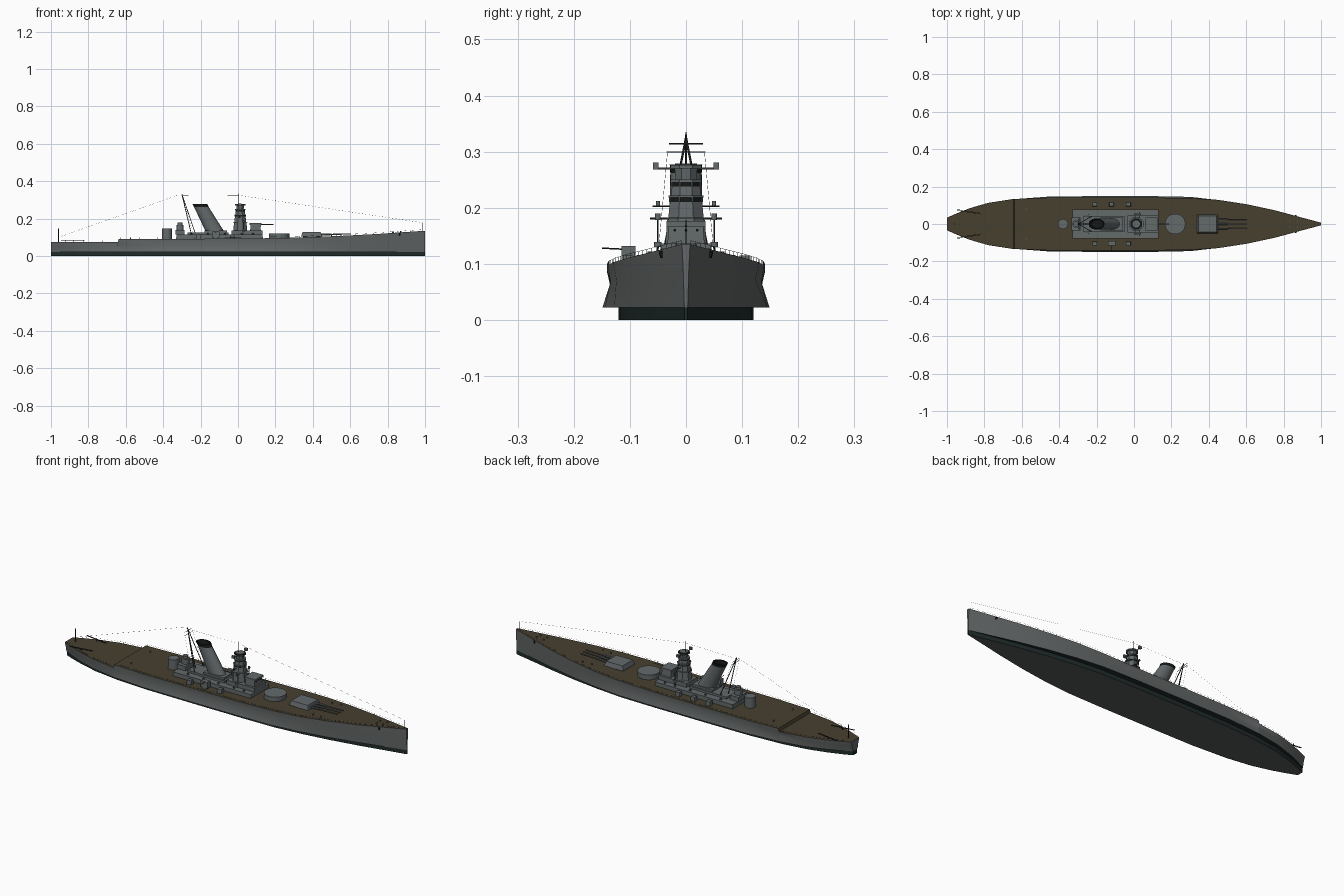
import bpy, bmesh, math
from mathutils import Vector, Matrix

old = bpy.data.objects.get("Cube")
if old:
    bpy.data.objects.remove(old)


def material(name, rgb):
    m = bpy.data.materials.new(name)
    m.use_nodes = True
    m.diffuse_color = (*rgb, 1)
    m.node_tree.nodes["Principled BSDF"].inputs["Base Color"].default_value = (*rgb, 1)
    return m


GREY = material("hull grey", (0.125, 0.135, 0.135))
UPPER = material("superstructure grey", (0.125, 0.142, 0.148))
WOOD = material("wooden deck", (0.063, 0.051, 0.029))
BOOT = material("boot topping", (0.014, 0.024, 0.024))
KEEL = material("bottom grey", (0.09, 0.097, 0.097))
DARK = material("dark fittings", (0.025, 0.028, 0.028))
BLACK = material("black", (0.008, 0.009, 0.009))


def finish(name, bm, mats, smooth=False):
    bmesh.ops.recalc_face_normals(bm, faces=bm.faces)
    me = bpy.data.meshes.new(name)
    bm.to_mesh(me)
    bm.free()
    for m in mats:
        me.materials.append(m)
    ob = bpy.data.objects.new(name, me)
    bpy.context.collection.objects.link(ob)
    if smooth:
        bpy.ops.object.select_all(action='DESELECT')
        ob.select_set(True)
        bpy.context.view_layer.objects.active = ob
        bpy.ops.object.shade_smooth_by_angle(angle=math.radians(35))
    return ob


def box(name, x, y, z, taper=1.0):
    """Block from (min, max) ranges, with an optionally narrowed top."""
    bm = bmesh.new()
    bmesh.ops.create_cube(bm, size=1)
    for v in bm.verts:
        k = taper if v.co.z > 0 else 1
        v.co = [(a + b) / 2 + c * s * (b - a)
                for (a, b), c, s in zip((x, y, z), v.co, (k, k, 1))]
    return finish(name, bm, [UPPER])


def drum(name, x, y, z0, z1, r, mat=UPPER, r2=None, sides=24):
    bm = bmesh.new()
    bmesh.ops.create_cone(bm, cap_ends=True, segments=sides, radius1=r,
                          radius2=r if r2 is None else r2, depth=z1 - z0)
    bmesh.ops.transform(bm, verts=bm.verts, matrix=Matrix.Translation((x, y, (z0 + z1) / 2))
                        @ Matrix.Rotation(math.pi / sides, 4, 'Z'))
    return finish(name, bm, [mat], sides > 8)


def rods(name, pairs, r, mat=DARK, sides=6):
    """Straight round bars between pairs of points, in one object."""
    bm = bmesh.new()
    for a, b in pairs:
        a, b = Vector(a), Vector(b)
        d = b - a
        mtx = Matrix.Translation((a + b) / 2) @ d.to_track_quat('Z', 'Y').to_matrix().to_4x4()
        bmesh.ops.create_cone(bm, cap_ends=True, segments=sides, radius1=r, radius2=r,
                              depth=d.length, matrix=mtx)
    return finish(name, bm, [mat], True)


# Hull: stations of x, deck half width, waterline half width, deck height
STATIONS = [
    (-1, .034, .02, .076), (-.95, .056, .045, .076), (-.88, .084, .075, .076),
    (-.78, .113, .108, .076), (-.643, .134, .133, .075), (-.638, .134, .133, .091),
    (-.45, .141, .147, .091), (-.2, .141, .149, .092), (.1, .141, .149, .094),
    (.3, .139, .145, .098), (.45, .129, .128, .103), (.6, .106, .102, .11),
    (.75, .074, .068, .118), (.88, .039, .034, .127), (1, .007, .003, .135)]


def hull_ring(x, deck, water, top):
    bulge = max(0, 1 - (x + .1) ** 2 / .5)
    pinch = (deck + water) / 2 - .011 * bulge
    half = [(water * .81, 0), (water * .81, .022), (water, .022),
            (pinch, .022 + (top - .022) * .6), (deck, top - .004), (deck, top)]
    return [(x, y, z) for y, z in half] + [(x, -y, z) for y, z in reversed(half)]


bm = bmesh.new()
rings = [[bm.verts.new(p) for p in hull_ring(*s)] for s in STATIONS]
n = len(rings[0])
part = {5: 1, 0: 2, 1: 2, 9: 2, 10: 2, 11: 3}
for a, b in zip(rings, rings[1:]):
    for k in range(n):
        f = bm.faces.new((a[k], a[(k + 1) % n], b[(k + 1) % n], b[k]))
        f.material_index = part.get(k, 0)
for r in (rings[0], rings[-1]):
    bm.faces.new(r[2:10])
    bm.faces.new(r[:2] + r[10:]).material_index = 2
finish("hull", bm, [GREY, WOOD, BOOT, KEEL], True)


def deck_at(x):
    for a, b in zip(STATIONS, STATIONS[1:]):
        if a[0] <= x <= b[0]:
            t = (x - a[0]) / (b[0] - a[0])
            return a[1] + t * (b[1] - a[1]), a[3] + t * (b[3] - a[3])


# Deck edge railing
posts, wires = [], []
for s in (-1, 1):
    last = None
    for i in range(61):
        x = -.99 + i * .033
        w, z = deck_at(x)
        foot, head = Vector((x, s * (w - .001), z)), Vector((x, s * (w - .001), z + .007))
        posts.append((foot, head))
        if last and abs(last.z - head.z) < .01:
            wires.append((last, head))
        last = head
rods("railing_posts", posts, .0004, GREY, 4)
rods("railing_wires", wires, .0003, GREY, 4)

# Main battery
drum("forward_barbette", .22, 0, .09, .121, .055, sides=32)
drum("turret_ring", .395, 0, .095, .106, .047)
box("turret_house", (.337, .45), (-.05, .05), (.104, .127), taper=.86)
BARRELS = (-.025, 0, .025)
rods("turret_gun_sleeves", [((.43, y, .114), (.5, y, .116)) for y in BARRELS], .005, UPPER, 10)
rods("turret_guns", [((.48, y, .115), (.605, y, .118)) for y in BARRELS], .0032, UPPER, 10)
drum("aft_barbette", -.38, 0, .09, .146, .027)

# Deckhouses
box("lower_deckhouse", (-.33, .13), (-.078, .078), (.09, .114))
box("middle_deckhouse", (-.27, -.05), (-.042, .042), (.114, .125))
box("bridge_deckhouse", (-.035, .13), (-.045, .045), (.114, .136))
box("funnel_base", (-.18, -.06), (-.034, .034), (.125, .136))
drum("aft_control_tower", -.31, 0, .114, .165, .02, sides=16)
drum("aft_director", -.31, 0, .165, .178, .013, sides=12)
box("aft_control_house", (-.335, -.285), (-.036, .036), (.114, .138))
box("conning_tower", (.065, .122), (-.033, .033), (.136, .168), taper=.93)
box("conning_tower_roof", (.062, .126), (-.035, .035), (.166, .176))
rods("rangefinder_bar", [((.12, 0, .168), (.19, 0, .168))], .0018, UPPER)
rods("conning_tower_ports", [((.12, y, .16), (.1235, y, .16)) for y in (-.02, 0, .02)], .0025, BLACK, 8)

# Raked funnel with hollow black mouth
bm = bmesh.new()
loops = []
for x, z, rx, ry in ((-.12, .125, .05, .031), (-.196, .262, .039, .028), (-.203, .277, .04, .029),
                     (-.203, .277, .035, .024), (-.194, .255, .033, .022)):
    loops.append([bm.verts.new((x + rx * math.cos(t), ry * math.sin(t), z))
                  for t in (i * math.tau / 28 for i in range(28))])
for j, (a, b) in enumerate(zip(loops, loops[1:])):
    for i in range(28):
        f = bm.faces.new((a[i], a[(i + 1) % 28], b[(i + 1) % 28], b[i]))
        f.material_index = int(j > 0)
bm.faces.new(loops[-1]).material_index = 1
finish("funnel", bm, [UPPER, BLACK], True)

# Bridge tower: stacked eight-sided tiers of z0, z1, lower and upper radius, colour
TIERS = [(.136, .18, .04, .036, UPPER), (.18, .183, .041, .041, UPPER),
         (.183, .21, .034, .031, UPPER), (.21, .218, .031, .031, BLACK),
         (.218, .222, .034, .034, UPPER), (.222, .238, .029, .027, UPPER),
         (.238, .245, .027, .027, BLACK), (.245, .25, .03, .03, UPPER),
         (.25, .27, .02, .022, UPPER), (.27, .275, .03, .03, UPPER),
         (.275, .277, .03, .03, BLACK), (.277, .279, .021, .021, UPPER)]
for i, (a, b, r, r2, m) in enumerate(TIERS):
    drum(f"bridge_tier_{i + 1}", .012, 0, a, b, r, m, r2, 8)
    if m == BLACK and b - a > .005:
        # Posts between the bridge windows
        dirs = [(math.cos(t), math.sin(t)) for t in ((k + .5) * math.pi / 4 for k in range(8))]
        rods(f"window_posts_{i + 1}", [((.012 + r * c, r * s, a), (.012 + r * c, r * s, b))
                                       for c, s in dirs], .0018, UPPER)

# Fittings on both sides
for s, side in ((1, "left"), (-1, "right")):
    rods(f"{side}_upper_arm", [((.01, s * .015, .27), (.01, s * .058, .27))], .002, UPPER)
    box(f"{side}_upper_rangefinder", (.002, .018), sorted((s * .049, s * .059)), (.268, .281))
    rods(f"{side}_lamp_arm", [((.01, s * .02, .203), (.01, s * .06, .203))], .0013)
    drum(f"{side}_lamp", .01, s * .05, .204, .212, .004, sides=12)
    rods(f"{side}_platform_post", [((.03, s * .05, .114), (.03, s * .05, .19))], .0014)
    drum(f"{side}_post_base", .03, s * .05, .13, .139, .007, sides=12)
    rods(f"{side}_platform", [((.03, s * .03, .181), (.03, s * .064, .181))], .0016)
    drum(f"{side}_platform_director", .03, s * .05, .178, .19, .005, sides=12)
    for i, x in enumerate((-.21, -.12, -.03)):
        z = deck_at(x)[1]
        box(f"{side}_side_gun_{i + 1}", (x - .013, x + .013),
            (s * .105 - .011, s * .105 + .011), (z, z + .022), taper=.9)
    for i, x in enumerate((-.25, -.16, -.07, .02, .08)):
        drum(f"{side}_light_gun_{i + 1}", x, s * .064, .114, .122, .005, sides=10)
    # Stern catapult
    rods(f"{side}_catapult", [((-.945, s * .077, .085), (-.82, s * .058, .085)),
                              ((-.945, s * .072, .085), (-.82, s * .053, .085)),
                              ((-.88, s * .064, .075), (-.88, s * .064, .085))], .0014)
    rods(f"{side}_anchor", [((.865, s * .042, .111), (.865, s * .045, .123))], .004, BLACK)
    rods(f"{side}_bollards", [((x, s * y, deck_at(x)[1]), (x, s * y, deck_at(x)[1] + .008))
                              for x, y in ((-.575, .08), (.5, .08), (.55, .085),
                                           (.83, .016), (.87, .016))], .0035, UPPER)

# Single gun mount on the right side deck
box("right_gun_mount", (-.14, -.1), (-.115, -.09), (.1, .132))
rods("right_gun_barrel", [((-.12, -.11, .126), (-.12, -.15, .128))], .0013)

# Masts, yards and staffs
rods("tripod_mast", [((-.25, 0, .12), (-.3, 0, .33)),
                     ((-.228, .04, .12), (-.298, 0, .325)),
                     ((-.228, -.04, .12), (-.298, 0, .325))], .002)
rods("mast_yards", [((-.296, -.03, .314), (-.296, .03, .314)),
                    ((-.292, -.035, .299), (-.292, .035, .299))], .001)
rods("bridge_mast", [((.002, 0, .277), (.002, 0, .335))], .001)
rods("stern_staff", [((-.96, 0, .075), (-.96, 0, .146))], .0025)
rods("bow_staff", [((.985, 0, .134), (.985, 0, .178))], .0007)

# Rigging wires
rods("rigging", [((-.96, 0, .1), (-.33, 0, .322)), ((-.33, 0, .322), (-.3, 0, .32)),
                 ((-.3, 0, .322), (.002, 0, .325)), ((.002, 0, .325), (.985, 0, .178)),
                 ((-.29, .033, .299), (-.24, .05, .115)), ((-.29, -.033, .299), (-.24, -.05, .115))],
     .0003, sides=4)
